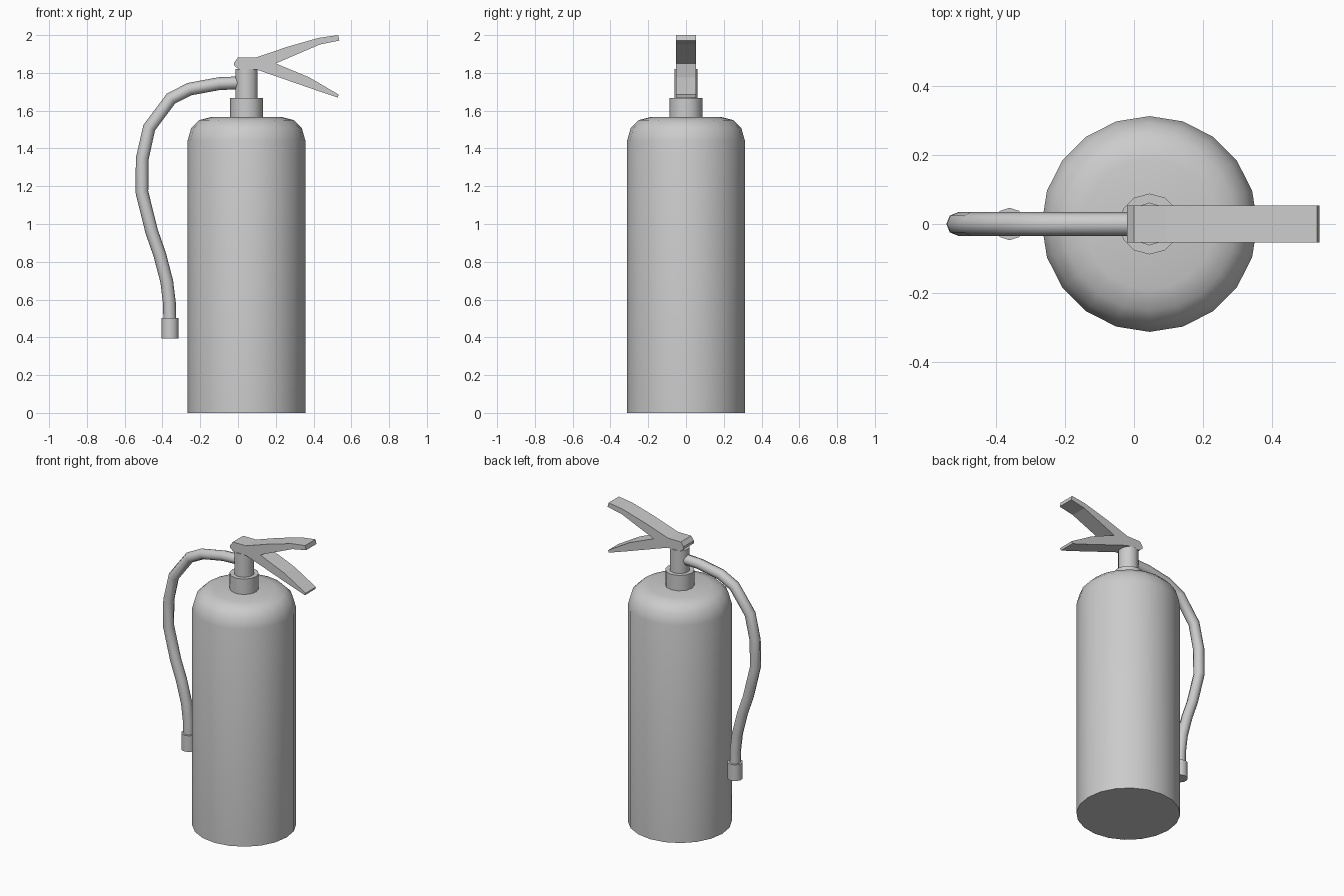
import bpy, bmesh, math
from mathutils import Matrix

if "Cube" in bpy.data.objects:
    bpy.data.objects.remove(bpy.data.objects["Cube"])

AXIS_X = 0.045  # tank axis


def add_object(name, bm, smooth=True):
    bmesh.ops.recalc_face_normals(bm, faces=bm.faces[:])
    me = bpy.data.meshes.new(name)
    bm.to_mesh(me)
    bm.free()
    if smooth:
        me.shade_smooth()
        me.set_sharp_from_angle(angle=math.radians(42))
    ob = bpy.data.objects.new(name, me)
    bpy.context.collection.objects.link(ob)
    return ob


def lathe(name, profile, sides, x):
    """Closed turned solid from (radius, z) points, with a vertex on +y."""
    bm = bmesh.new()
    rings = []
    for r, z in profile:
        rings.append([bm.verts.new((x + r * math.sin(2 * math.pi * i / sides),
                                    r * math.cos(2 * math.pi * i / sides), z))
                      for i in range(sides)])
    for a, b in zip(rings, rings[1:]):
        for i in range(sides):
            j = (i + 1) % sides
            bm.faces.new((a[i], a[j], b[j], b[i]))
    bm.faces.new(rings[0])
    bm.faces.new(rings[-1])
    return add_object(name, bm)


# Tank with rounded shoulder
lathe("tank", [(0.312, 0), (0.312, 1.44), (0.293, 1.508),
               (0.25, 1.55), (0.188, 1.566)], 20, AXIS_X)

# Collar, valve neck and hose nozzle
lathe("collar", [(0.088, 1.55), (0.088, 1.668)], 12, AXIS_X)
lathe("valve_neck", [(0.062, 1.65), (0.062, 1.82)], 10, AXIS_X)
lathe("hose_nozzle", [(0.047, 0.395), (0.047, 0.502)], 10, -0.36)

# Squeeze handle and carrying lever: one forked profile, extruded in y
fork = [(-0.02, 1.855), (0.0, 1.882), (0.095, 1.882), (0.262, 1.938),
        (0.43, 1.986), (0.53, 2.0), (0.537, 1.971), (0.435, 1.951),
        (0.2, 1.85), (0.378, 1.776), (0.533, 1.685), (0.528, 1.67),
        (0.42, 1.706), (0.097, 1.818), (0.005, 1.818), (-0.02, 1.838)]
bm = bmesh.new()
side = bm.faces.new([bm.verts.new((x, -0.054, z)) for x, z in fork])
ext = bmesh.ops.extrude_face_region(bm, geom=[side], use_keep_orig=True)
new_verts = [g for g in ext["geom"] if isinstance(g, bmesh.types.BMVert)]
bmesh.ops.translate(bm, verts=new_verts, vec=(0, 0.108, 0))
add_object("handle_levers", bm, smooth=False)

# Hose: round tube swept along a path
path = [(0.02, 1.748), (-0.10, 1.743), (-0.257, 1.714), (-0.355, 1.664),
        (-0.47, 1.51), (-0.507, 1.346), (-0.509, 1.17), (-0.457, 0.96),
        (-0.415, 0.84), (-0.377, 0.695), (-0.363, 0.58), (-0.361, 0.49)]
curve = bpy.data.curves.new("hose", "CURVE")
curve.dimensions = "3D"
curve.bevel_depth = 0.034
curve.bevel_resolution = 2
curve.use_fill_caps = True
spline = curve.splines.new("POLY")
spline.points.add(len(path) - 1)
for p, (x, z) in zip(spline.points, path):
    p.co = (x, 0, z, 1)
spline.use_smooth = True
bpy.context.collection.objects.link(bpy.data.objects.new("hose", curve))
